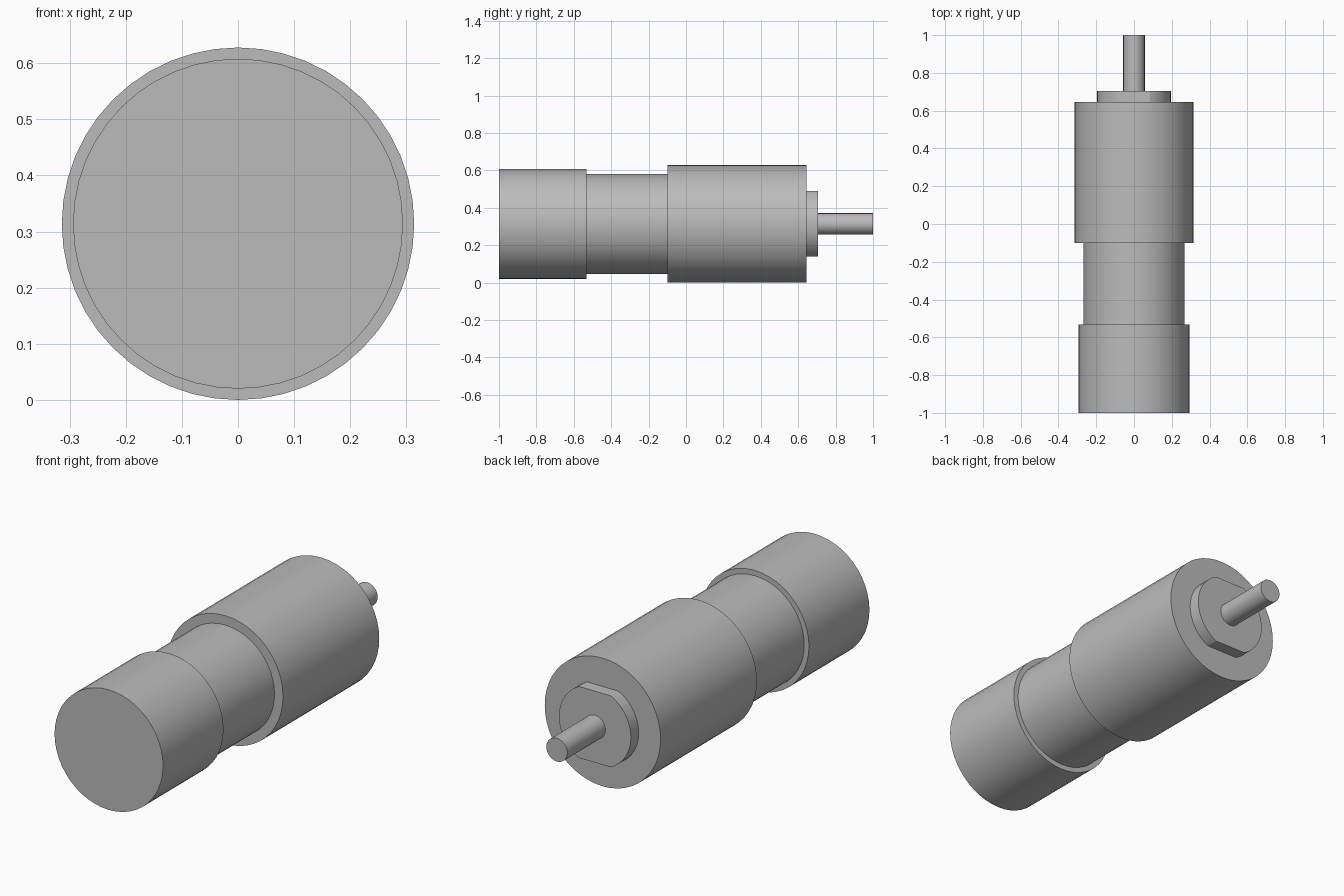
import bpy, bmesh, math
from mathutils import Matrix

cube = bpy.data.objects.get("Cube")
if cube:
    bpy.data.objects.remove(cube, do_unlink=True)

AXIS_Z = 0.314

grey = bpy.data.materials.new("grey metal")
grey.use_nodes = True
colour = (0.5, 0.5, 0.5, 1)
grey.diffuse_color = colour
grey.node_tree.nodes["Principled BSDF"].inputs["Base Color"].default_value = colour


def cylinder(name, radius, y0, y1, flat=None, sides=48):
    """Cylinder along y; flat trims it above and below at that half height."""
    bm = bmesh.new()
    bmesh.ops.create_cone(bm, cap_ends=True, segments=sides, radius1=radius,
                          radius2=radius, depth=y1 - y0,
                          matrix=Matrix.Rotation(math.pi / 2, 4, "X"))
    if flat:
        for side in (1, -1):
            cut = bmesh.ops.bisect_plane(
                bm, geom=bm.verts[:] + bm.edges[:] + bm.faces[:],
                plane_co=(0, 0, side * flat), plane_no=(0, 0, side), clear_outer=True)
            rim = [e for e in cut["geom_cut"] if isinstance(e, bmesh.types.BMEdge)]
            bmesh.ops.contextual_create(bm, geom=rim)
    bmesh.ops.recalc_face_normals(bm, faces=bm.faces[:])
    mesh = bpy.data.meshes.new(name)
    bm.to_mesh(mesh)
    bm.free()
    mesh.materials.append(grey)
    obj = bpy.data.objects.new(name, mesh)
    obj.location = (0, (y0 + y1) / 2, AXIS_Z)
    bpy.context.collection.objects.link(obj)
    bpy.ops.object.select_all(action="DESELECT")
    obj.select_set(True)
    bpy.context.view_layer.objects.active = obj
    bpy.ops.object.shade_smooth_by_angle(angle=math.radians(20))
    return obj


# Stepped housing, from front to back
cylinder("front_housing", 0.294, -1.0, -0.532)
cylinder("middle_housing", 0.268, -0.532, -0.10)
cylinder("rear_housing", 0.314, -0.10, 0.645)

# Mounting boss with flats on top and bottom, and the output shaft
cylinder("mounting_boss", 0.195, 0.645, 0.705, flat=0.175)
cylinder("output_shaft", 0.057, 0.705, 1.0)
